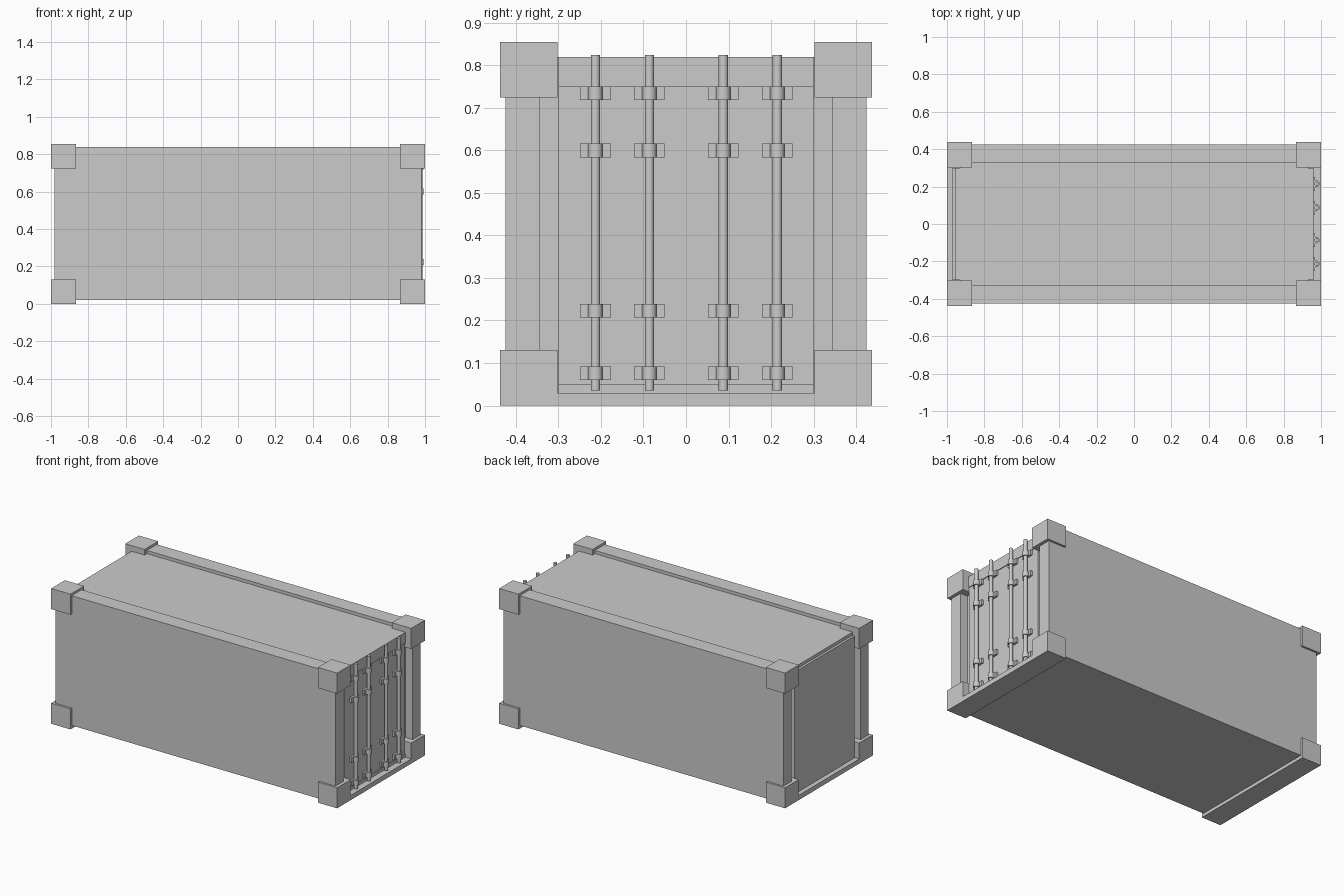
import bpy
import bmesh
import math

cube = bpy.data.objects.get("Cube")
if cube:
    bpy.data.objects.remove(cube, do_unlink=True)

grey = bpy.data.materials.new("light_grey")
grey.use_nodes = True
colour = (0.6, 0.6, 0.6, 1)
grey.diffuse_color = colour
grey.node_tree.nodes["Principled BSDF"].inputs["Base Color"].default_value = colour


def finish(name, bm):
    bmesh.ops.recalc_face_normals(bm, faces=bm.faces)
    mesh = bpy.data.meshes.new(name)
    bm.to_mesh(mesh)
    bm.free()
    mesh.materials.append(grey)
    obj = bpy.data.objects.new(name, mesh)
    bpy.context.collection.objects.link(obj)
    return obj


def box(name, x, y, z):
    """Box from (low, high) ranges on each axis."""
    bm = bmesh.new()
    bmesh.ops.create_cube(bm, size=1)
    for v in bm.verts:
        v.co = [sum(r) / 2 + c * (r[1] - r[0]) for c, r in zip(v.co, (x, y, z))]
    return finish(name, bm)


def prism(name, outline, z):
    """Upright prism from an (x, y) outline."""
    bm = bmesh.new()
    face = bm.faces.new([bm.verts.new((x, y, z[0])) for x, y in outline])
    ext = bmesh.ops.extrude_face_region(bm, geom=[face])["geom"]
    for v in ext:
        if isinstance(v, bmesh.types.BMVert):
            v.co.z = z[1]
    return finish(name, bm)


def mirrored(side, low, high):
    return tuple(sorted((side * low, side * high)))


def smooth(obj):
    bpy.ops.object.select_all(action="DESELECT")
    obj.select_set(True)
    bpy.context.view_layer.objects.active = obj
    bpy.ops.object.shade_smooth_by_angle(angle=math.radians(35))


END_Y = (-0.30, 0.30)

# Main box with its recessed roof
box("body_core", (-0.93, 0.93), (-0.40, 0.40), (0.02, 0.82))

# Side walls, roof rails and end sills
for side, label in ((1, "back"), (-1, "front")):
    box(label + "_wall", (-0.98, 0.98), mirrored(side, 0.345, 0.425), (0.02, 0.84))
    box(label + "_roof_rail", (-0.98, 0.98), mirrored(side, 0.325, 0.425), (0.74, 0.84))
for side, label in ((1, "door"), (-1, "blind")):
    box(label + "_end_sill", mirrored(side, 0.865, 1.0), (-0.435, 0.435), (0, 0.03))

# Corner blocks
for sx, end in ((1, "door"), (-1, "blind")):
    for sy, side in ((1, "back"), (-1, "front")):
        for z, level in (((0, 0.13), "lower"), ((0.725, 0.855), "upper")):
            box(f"{level}_{side}_{end}_corner", mirrored(sx, 0.865, 1.0),
                mirrored(sy, 0.302, 0.438), z)

# Door end
box("door_panel", (0.90, 0.955), END_Y, (0.05, 0.75))
box("door_header", (0.90, 0.96), END_Y, (0.75, 0.82))
box("door_threshold", (0.90, 0.96), END_Y, (0.03, 0.05))

# Blind end
box("blind_panel", (-0.97, -0.90), END_Y, (0.03, 0.80))
box("blind_header", (-0.955, -0.90), END_Y, (0.80, 0.82))

# Locking rods with their brackets
ROD_X, ROD_R, COLLAR_R = 0.975, 0.011, 0.017
for i, y in enumerate((-0.213, -0.086, 0.088, 0.215)):
    ring = [math.tau * k / 20 for k in range(20)]
    smooth(prism(f"locking_rod_{i + 1}",
                 [(ROD_X + ROD_R * math.cos(a), y + ROD_R * math.sin(a)) for a in ring],
                 (0.035, 0.825)))
    arc = [math.pi * (k / 12 - 0.5) for k in range(13)]
    collar = [(ROD_X + COLLAR_R * math.cos(a), y + COLLAR_R * math.sin(a)) for a in arc]
    foot = [(0.968, y + COLLAR_R), (0.968, y + 0.036), (0.95, y + 0.036),
            (0.95, y - 0.036), (0.968, y - 0.036), (0.968, y - COLLAR_R)]
    for j, z in enumerate((0.076, 0.223, 0.60, 0.735)):
        smooth(prism(f"rod_bracket_{i + 1}_{j + 1}", collar + foot, (z - 0.016, z + 0.016)))
